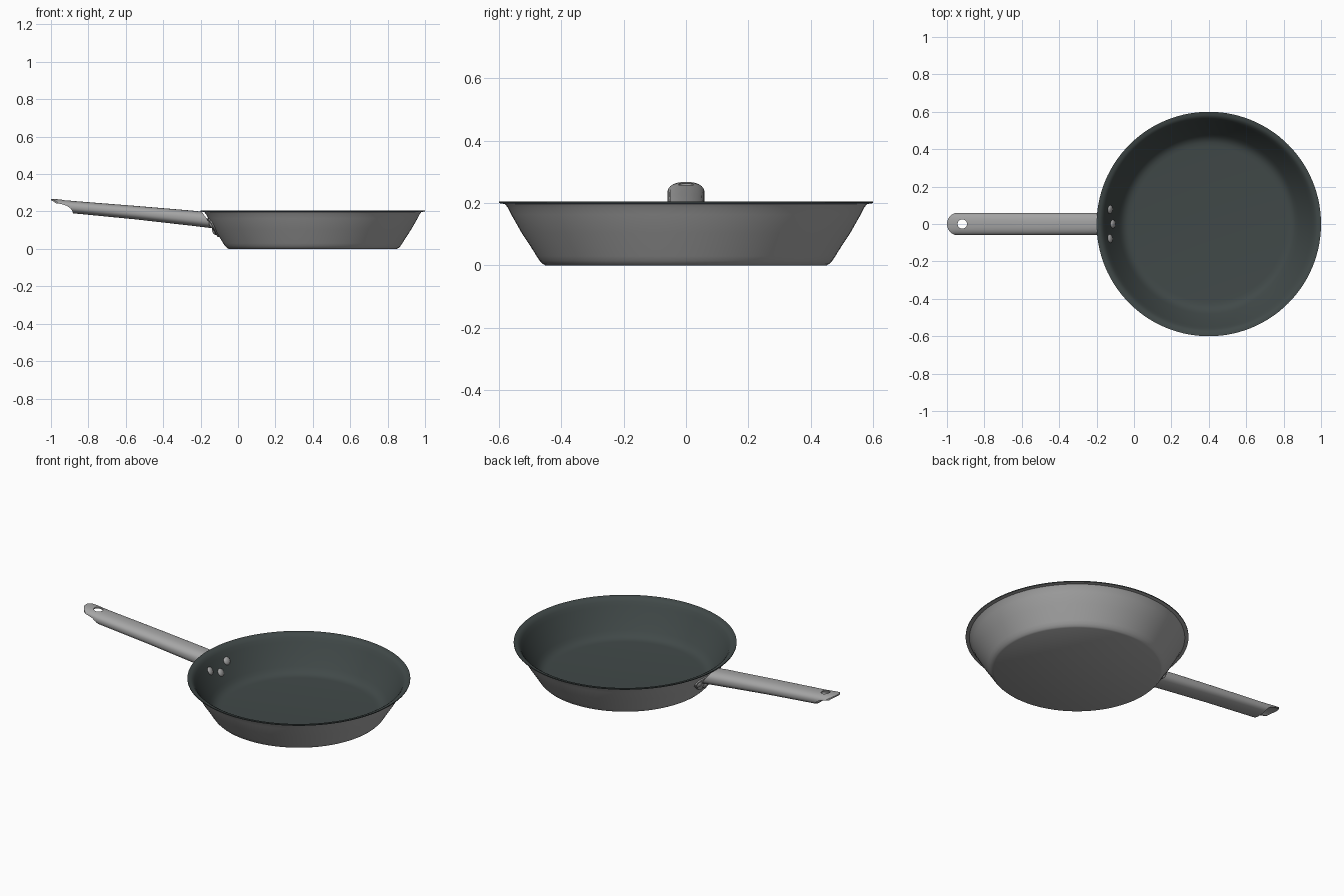
import bpy, bmesh, math
from mathutils import Vector

if "Cube" in bpy.data.objects:
    bpy.data.objects.remove(bpy.data.objects["Cube"])

CX = 0.4  # pan centre


def material(name, rgb):
    m = bpy.data.materials.new(name)
    m.diffuse_color = (*rgb, 1)
    m.use_nodes = True
    m.node_tree.nodes["Principled BSDF"].inputs["Base Color"].default_value = m.diffuse_color
    return m


metal = material("brushed_metal", (0.38, 0.38, 0.38))
coating = material("dark_coating", (0.052, 0.066, 0.065))


def make(name, bm, mats, smooth=True):
    bmesh.ops.recalc_face_normals(bm, faces=bm.faces[:])
    me = bpy.data.meshes.new(name)
    bm.to_mesh(me)
    bm.free()
    ob = bpy.data.objects.new(name, me)
    bpy.context.collection.objects.link(ob)
    for m in mats:
        me.materials.append(m)
    if smooth:
        shade(ob)
    return ob


def select(ob):
    bpy.ops.object.select_all(action='DESELECT')
    ob.select_set(True)
    bpy.context.view_layer.objects.active = ob


def shade(ob):
    select(ob)
    bpy.ops.object.shade_smooth_by_angle(angle=math.radians(32))


# Pan body: revolved profile, coated inside and on the rim
outer = [(0.45, 0), (0.459, 0.005), (0.469, 0.015), (0.479, 0.03), (0.489, 0.047),
         (0.527, 0.105), (0.56, 0.163), (0.571, 0.185), (0.58, 0.197), (0.6, 0.2)]
inner = [(0.6, 0.205), (0.583, 0.203), (0.572, 0.197), (0.562, 0.185), (0.55, 0.163),
         (0.517, 0.105), (0.481, 0.05), (0.468, 0.033), (0.452, 0.02), (0.435, 0.014),
         (0.415, 0.012)]
profile = outer + inner
N = 112
bm = bmesh.new()
rings = [[bm.verts.new((CX + r * math.cos(2 * math.pi * i / N),
                        r * math.sin(2 * math.pi * i / N), z)) for i in range(N)]
         for r, z in profile]
for k in range(len(rings) - 1):
    for i in range(N):
        j = (i + 1) % N
        f = bm.faces.new((rings[k][i], rings[k][j], rings[k + 1][j], rings[k + 1][i]))
        f.material_index = int(k >= len(outer) - 1)
bm.faces.new(rings[0])
bm.faces.new(rings[-1]).material_index = 1
make("pan_body", bm, [metal, coating])

# Handle: hollow oval tube with a slanted end against the pan
stations = [(-1.02, 0.269, 0.204), (-0.96, 0.265, 0.199), (-0.88, 0.256, 0.19),
            (-0.55, 0.23, 0.158), (-0.25, 0.205, 0.124), (-0.163, 0.199, 0.11)]
M = 40


def section(bm, st, t, last):
    x, top, bot = st
    zc, h = (top + bot) / 2, (top - bot) / 2 - t
    ring = []
    for i in range(M):
        a = 2 * math.pi * i / M
        c, s = math.cos(a), math.sin(a)
        y = (0.06 - t) * math.copysign(abs(c) ** 0.8, c)
        z = h * math.copysign(abs(s) ** 0.85, s)
        ring.append(bm.verts.new((x - (0.7 * z if last else 0), y, zc + z)))
    return ring


bm = bmesh.new()
tube = [section(bm, s, 0, s is stations[-1]) for s in stations]
tube += [section(bm, s, 0.008, s is stations[-1]) for s in reversed(stations)]
for k in range(len(tube)):
    a, b = tube[k], tube[(k + 1) % len(tube)]
    for i in range(M):
        j = (i + 1) % M
        bm.faces.new((a[i], a[j], b[j], b[i]))
handle = make("handle", bm, [metal], False)


def prism(pts, offset):
    """Extrude a planar outline symmetrically along offset."""
    b = bmesh.new()
    o = Vector(offset)
    lo = [b.verts.new(Vector(p) - o) for p in pts]
    hi = [b.verts.new(Vector(p) + o) for p in pts]
    b.faces.new(lo)
    b.faces.new(hi)
    for i in range(len(pts)):
        j = (i + 1) % len(pts)
        b.faces.new((lo[i], lo[j], hi[j], hi[i]))
    ob = make("cutter", b, [metal], False)
    ob.hide_render = True
    return ob


def cut(ob, cutter, op):
    mod = ob.modifiers.new("cut", 'BOOLEAN')
    mod.operation, mod.object, mod.solver = op, cutter, 'EXACT'
    select(ob)
    bpy.ops.object.modifier_apply(modifier=mod.name)
    bpy.data.objects.remove(cutter)


# Open scooped tip, rounded end and hanging hole
scoop = [(-1.1, 0.247), (-0.98, 0.245), (-0.945, 0.24), (-0.915, 0.23), (-0.893, 0.214),
         (-0.884, 0.2), (-0.88, 0.15), (-1.1, 0.15)]
cut(handle, prism([(x, 0, z) for x, z in scoop], (0, 0.2, 0)), 'DIFFERENCE')
arc = [math.pi / 2 + math.pi * i / 20 for i in range(21)]
plan = [(-0.939 + 0.061 * math.cos(a), 0.061 * math.sin(a), 0.2) for a in arc]
plan += [(0, -0.061, 0.2), (0, 0.061, 0.2)]
cut(handle, prism(plan, (0, 0, 0.3)), 'INTERSECT')
hole = [(-0.918 + 0.025 * math.cos(2 * math.pi * i / 24),
         0.025 * math.sin(2 * math.pi * i / 24), 0.25) for i in range(24)]
cut(handle, prism(hole, (0, 0, 0.2)), 'DIFFERENCE')
shade(handle)


def wall_radius(z, prof):
    pts = sorted(prof, key=lambda p: p[1])
    for (r0, z0), (r1, z1) in zip(pts, pts[1:]):
        if z0 <= z <= z1:
            return r0 + (r1 - r0) * (z - z0) / (z1 - z0)


# Mounting flange: plate that follows the outside wall
rows = [(0.064, 0.02), (0.07, 0.036), (0.085, 0.058), (0.105, 0.085), (0.12, 0.103),
        (0.135, 0.108), (0.148, 0.103), (0.158, 0.088), (0.163, 0.06)]
bm = bmesh.new()
layers = []
for lift in (-0.001, 0.009):
    grid = []
    for z, w in rows:
        r = wall_radius(z, outer) + lift
        angs = [math.pi + (w * k / 6) / r for k in range(-6, 7)]
        grid.append([bm.verts.new((CX + r * math.cos(a), r * math.sin(a), z)) for a in angs])
    for a, b in zip(grid, grid[1:]):
        for i in range(12):
            bm.faces.new((a[i], a[i + 1], b[i + 1], b[i]))
    border = grid[0] + [g[-1] for g in grid[1:]] + grid[-1][-2::-1] + [g[0] for g in grid[-2:0:-1]]
    layers.append(border)
lo, hi = layers
for i in range(len(lo)):
    j = (i + 1) % len(lo)
    bm.faces.new((lo[i], lo[j], hi[j], hi[i]))
make("handle_flange", bm, [metal])


# Rivets: shallow domes inside and outside the wall
def rivet(name, y, z, prof, lift, size):
    r = wall_radius(z, prof) + lift
    a = math.pi - math.asin(y / r)
    n = Vector((math.cos(a), math.sin(a), -0.57)).normalized()
    b = bmesh.new()
    bmesh.ops.create_uvsphere(b, u_segments=20, v_segments=12, radius=size)
    bmesh.ops.scale(b, vec=(1, 1, 0.5), verts=b.verts)
    bmesh.ops.rotate(b, matrix=n.to_track_quat('Z', 'Y').to_matrix(), verts=b.verts)
    bmesh.ops.translate(b, vec=(CX + r * math.cos(a), r * math.sin(a), z), verts=b.verts)
    make(name, b, [metal])


for label, y, z in (("left", 0.078, 0.135), ("middle", 0, 0.1), ("right", -0.078, 0.135)):
    rivet("inner_rivet_" + label, y, z, inner, 0, 0.023)
    rivet("outer_rivet_" + label, y, z - 0.008, outer, 0.008, 0.02)
